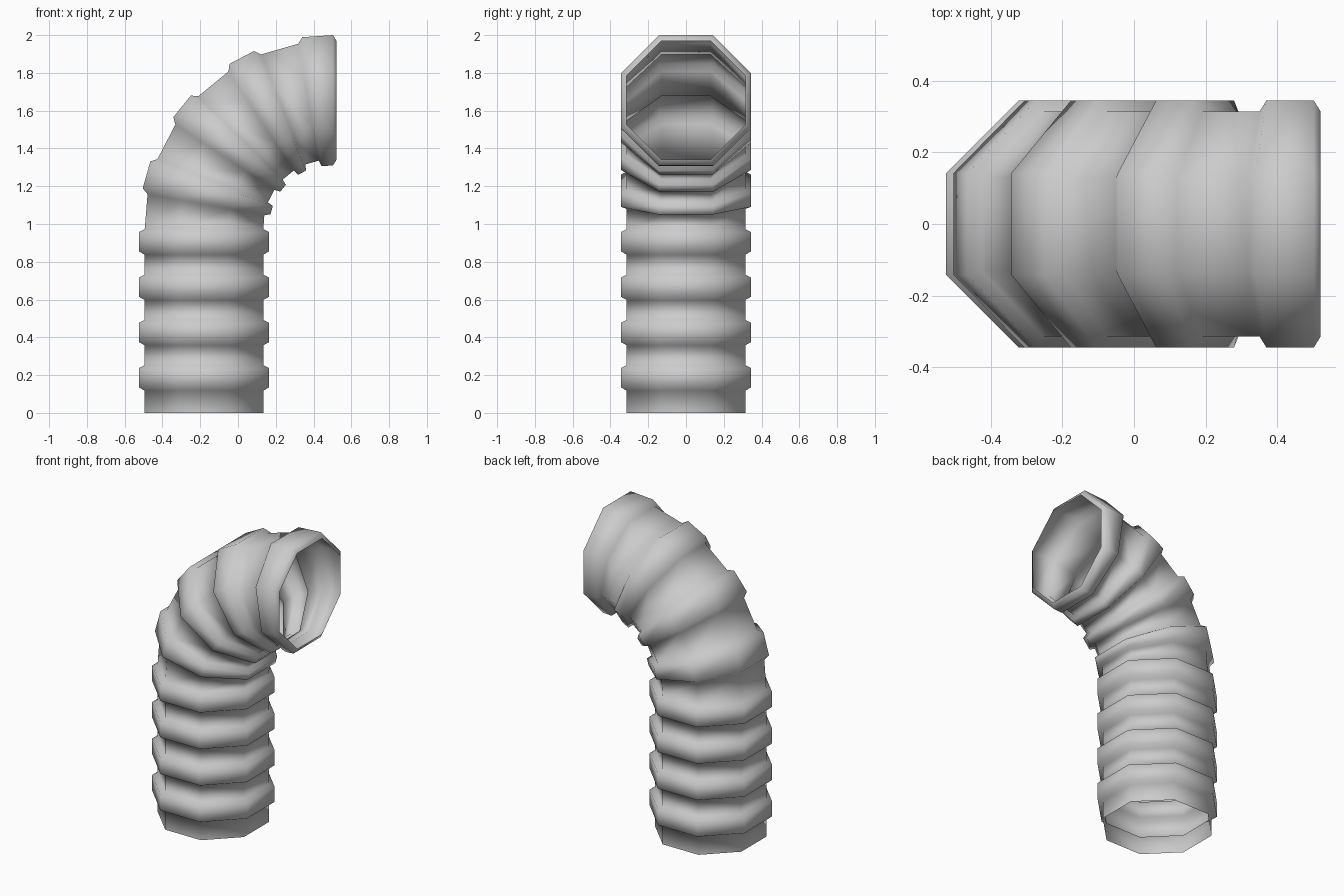
import bpy, bmesh
from math import cos, sin, pi, radians
from mathutils import Vector

if "Cube" in bpy.data.objects:
    bpy.data.objects.remove(bpy.data.objects["Cube"])

BASE, RIDGE = 0.314, 0.345          # apothems of the octagonal tube and its ribs
BEND_R = 0.67                       # centreline radius of the elbow
BEND = Vector((0.49, 0, 0.985))     # elbow pivot

# stations along the tube: (height, tilt in degrees, extra x, apothem)
rings = [(0, 0, 0, BASE)]
# ribs on the straight section
for i in range(4):
    z = 0.24 * i
    rings += [(z + 0.118, 0, 0, BASE), (z + 0.135, 0, 0, RIDGE),
              (z + 0.237, 0, 0, RIDGE), (z + 0.252, 0, 0, BASE)]
# ribs around the elbow
for i in range(4):
    a = 11.6 + 23.3 * i
    rings += [(None, a - 1.5, 0, BASE), (None, a, 0, RIDGE)]
    if i < 3:
        rings += [(None, a + 8.3, 0, RIDGE), (None, a + 9.8, 0, BASE)]
# flared mouth
rings += [(None, 90, 0.013, RIDGE), (None, 90, 0.032, BASE)]

bm = bmesh.new()
loops = []
for height, tilt, dx, apothem in rings:
    t = radians(tilt)
    out = Vector((-cos(t), 0, sin(t)))
    centre = BEND + out * BEND_R + Vector((dx, 0, 0))
    if height is not None:
        centre.z = height
    r = apothem / cos(pi / 8)
    loop = []
    for k in range(8):
        a = pi / 8 + k * pi / 4
        loop.append(bm.verts.new(centre + out * (r * cos(a)) + Vector((0, r * sin(a), 0))))
    loops.append(loop)

# skin the rings, leaving both ends open
for lo, hi in zip(loops, loops[1:]):
    for k in range(8):
        n = (k + 1) % 8
        f = bm.faces.new((lo[n], lo[k], hi[k], hi[n]))
        f.smooth = True

mesh = bpy.data.meshes.new("ribbed_elbow_pipe")
bm.to_mesh(mesh)
bm.free()
pipe = bpy.data.objects.new("ribbed_elbow_pipe", mesh)
bpy.context.collection.objects.link(pipe)
